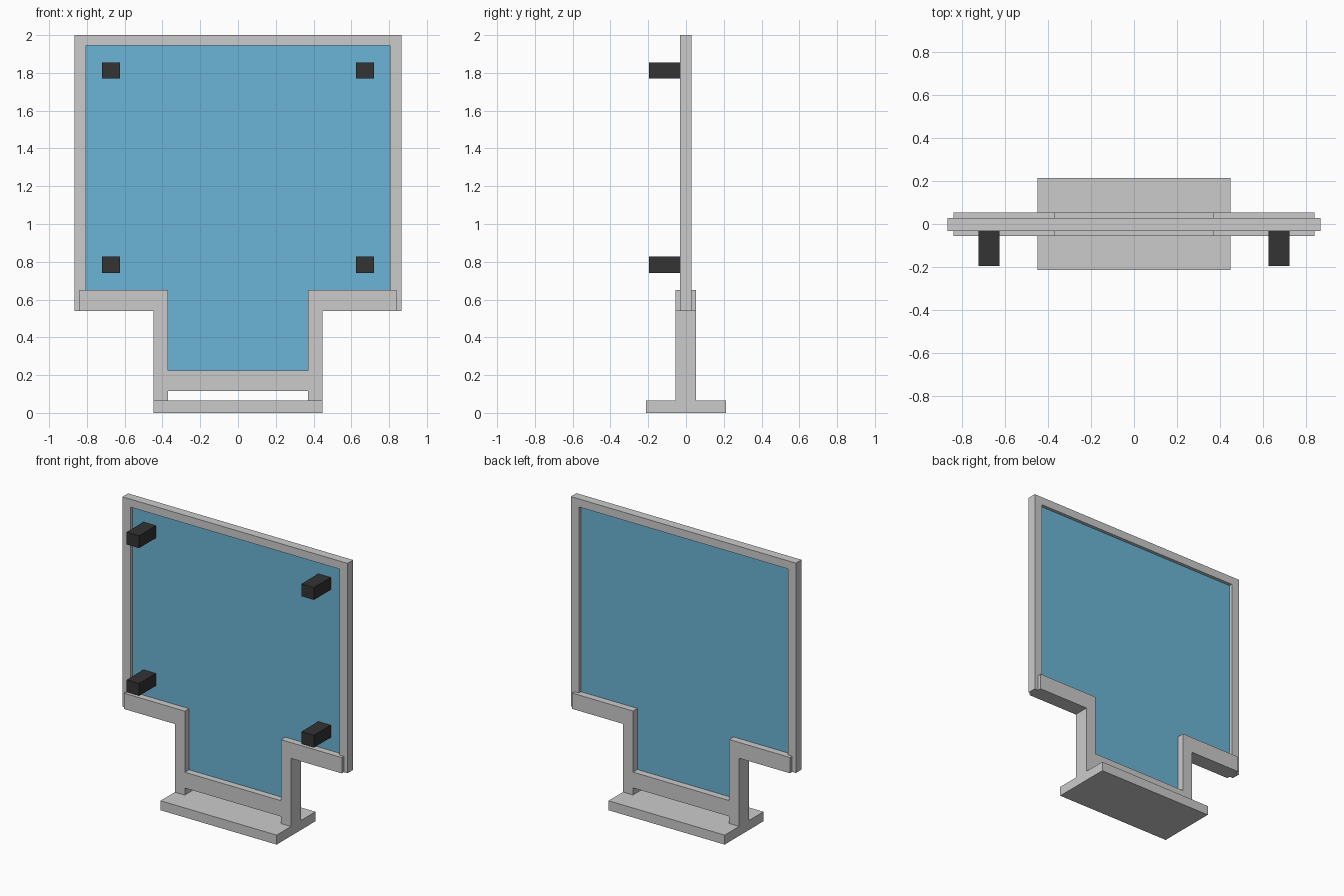
import bpy, bmesh

if "Cube" in bpy.data.objects:
    bpy.data.objects.remove(bpy.data.objects["Cube"])


def material(name, color):
    mat = bpy.data.materials.new(name)
    mat.diffuse_color = color
    mat.use_nodes = True
    mat.node_tree.nodes["Principled BSDF"].inputs["Base Color"].default_value = mat.diffuse_color
    return mat


def extrude_profile(name, half, y0, y1, mat=None):
    """Mirror a half outline of (x, z) points about x = 0 and extrude it from y0 to y1."""
    outline = half + [(-x, z) for x, z in reversed(half)]
    bm = bmesh.new()
    face = bm.faces.new([bm.verts.new((x, y0, z)) for x, z in outline])
    ext = bmesh.ops.extrude_face_region(bm, geom=[face])
    moved = [v for v in ext["geom"] if isinstance(v, bmesh.types.BMVert)]
    bmesh.ops.translate(bm, verts=moved, vec=(0, y1 - y0, 0))
    bmesh.ops.recalc_face_normals(bm, faces=bm.faces)
    mesh = bpy.data.meshes.new(name)
    bm.to_mesh(mesh)
    bm.free()
    obj = bpy.data.objects.new(name, mesh)
    bpy.context.collection.objects.link(obj)
    if mat:
        mesh.materials.append(mat)
    return obj


def box(name, lo, hi, mat=None):
    bpy.ops.mesh.primitive_cube_add(size=1, location=[(a + b) / 2 for a, b in zip(lo, hi)])
    obj = bpy.context.object
    obj.name = name
    obj.scale = [b - a for a, b in zip(lo, hi)]
    bpy.ops.object.transform_apply(location=False, rotation=False, scale=True)
    if mat:
        obj.data.materials.append(mat)
    return obj


blue = material("blue_panel", (0.147, 0.462, 0.672, 1))
dark = material("dark_block", (0.033, 0.033, 0.033, 1))

# Base plate
box("base_plate", (-0.447, -0.213, 0), (0.447, 0.213, 0.066))

# Legs, crossbar and side ledges in one stepped outline
extrude_profile("stand", [(0.37, 0.115), (0.37, 0.066), (0.447, 0.066), (0.447, 0.54),
                          (0.838, 0.54), (0.838, 0.65), (0.37, 0.65), (0.37, 0.225)],
                -0.056, 0.054)

# Thin frame around the top and sides
extrude_profile("upper_frame", [(0.805, 1.944), (0.805, 0.54), (0.866, 0.54), (0.866, 2.0)],
                -0.033, 0.029)

# T-shaped panel, edges seated inside the frame
extrude_profile("panel", [(0.38, 0.215), (0.38, 0.64), (0.815, 0.64), (0.815, 1.955)],
                -0.01, 0.006, blue)

# Four mounting blocks on the front
for side in (-1, 1):
    for z in (0.784, 1.812):
        x = side * 0.673
        box("mounting_block", (x - 0.048, -0.195, z - 0.043), (x + 0.048, -0.008, z + 0.043), dark)
